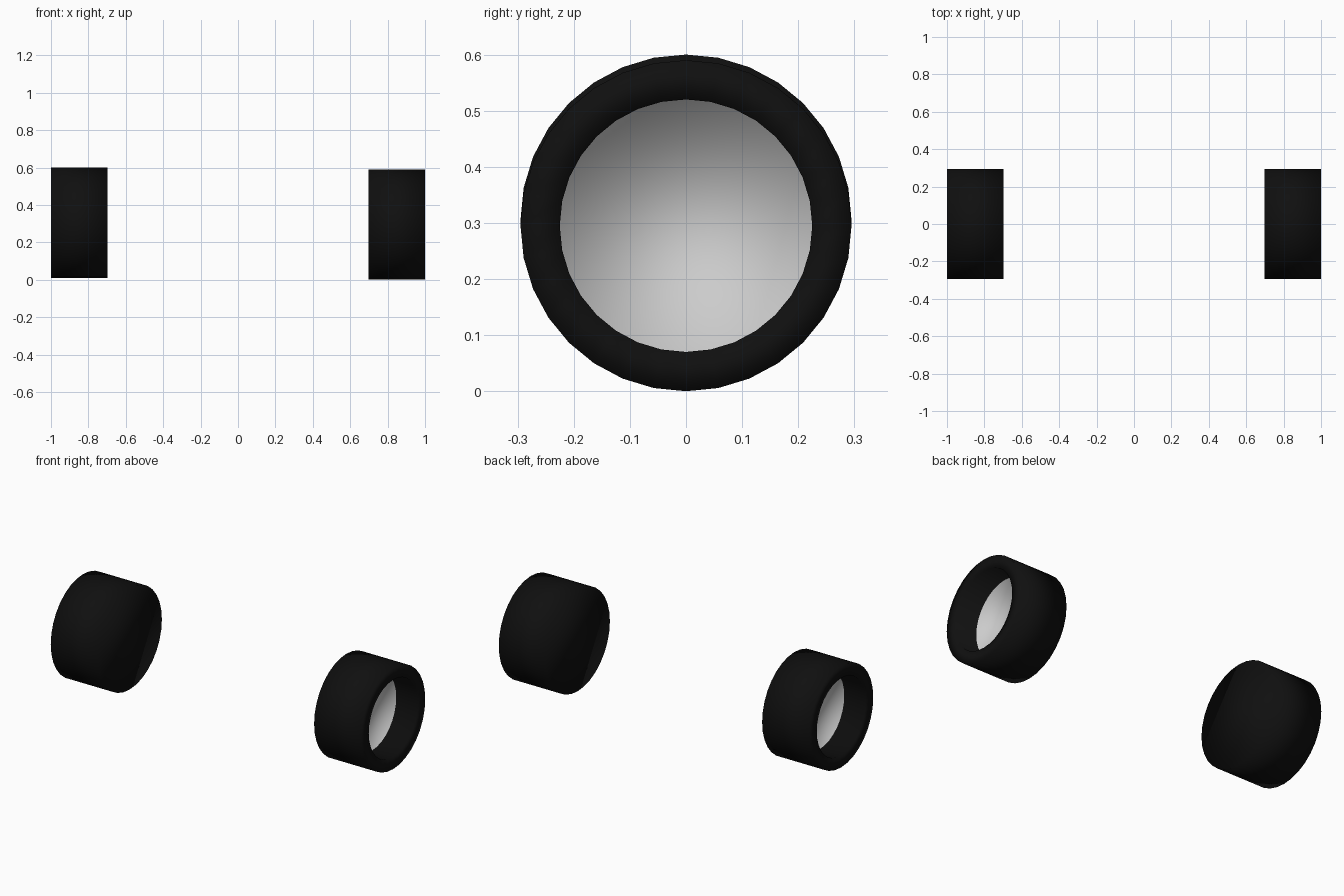
import bpy, bmesh, math

if "Cube" in bpy.data.objects:
    bpy.data.objects.remove(bpy.data.objects["Cube"])

SIDES = 32
black = bpy.data.materials.new("tyre_black")
black.diffuse_color = (0.005, 0.005, 0.005, 1)
black.use_nodes = True
black.node_tree.nodes["Principled BSDF"].inputs["Base Color"].default_value = black.diffuse_color
grey = bpy.data.materials.new("hub_grey")
grey.diffuse_color = (0.8, 0.8, 0.8, 1)
grey.use_nodes = True
grey.node_tree.nodes["Principled BSDF"].inputs["Base Color"].default_value = grey.diffuse_color


def wheel(name, side, inner_x, z):
    """Tyre revolved around x, with a recessed hub disc on its outer side."""
    # (x, radius): inner cap, tread, outer lip, recess wall
    profile = [(inner_x, 0.295), (1.0, 0.295), (1.0, 0.225), (0.862, 0.225)]
    bm = bmesh.new()
    rings = []
    for x, r in profile:
        ring = []
        for i in range(SIDES):
            a = 2 * math.pi * i / SIDES
            ring.append(bm.verts.new((side * x, r * math.sin(a), z + r * math.cos(a))))
        rings.append(ring)
    for a, b in zip(rings, rings[1:]):
        for i in range(SIDES):
            j = (i + 1) % SIDES
            bm.faces.new((a[i], a[j], b[j], b[i]))
    bm.faces.new(rings[0])
    hub = bm.faces.new(rings[-1])
    hub.material_index = 1
    bmesh.ops.recalc_face_normals(bm, faces=bm.faces)
    for f in bm.faces:
        f.smooth = True
    mesh = bpy.data.meshes.new(name)
    bm.to_mesh(mesh)
    bm.free()
    mesh.materials.append(black)
    mesh.materials.append(grey)
    obj = bpy.data.objects.new(name, mesh)
    bpy.context.collection.objects.link(obj)
    return obj


wheel("right_wheel", 1, 0.697, 0.295)
wheel("left_wheel", -1, 0.697, 0.305)
